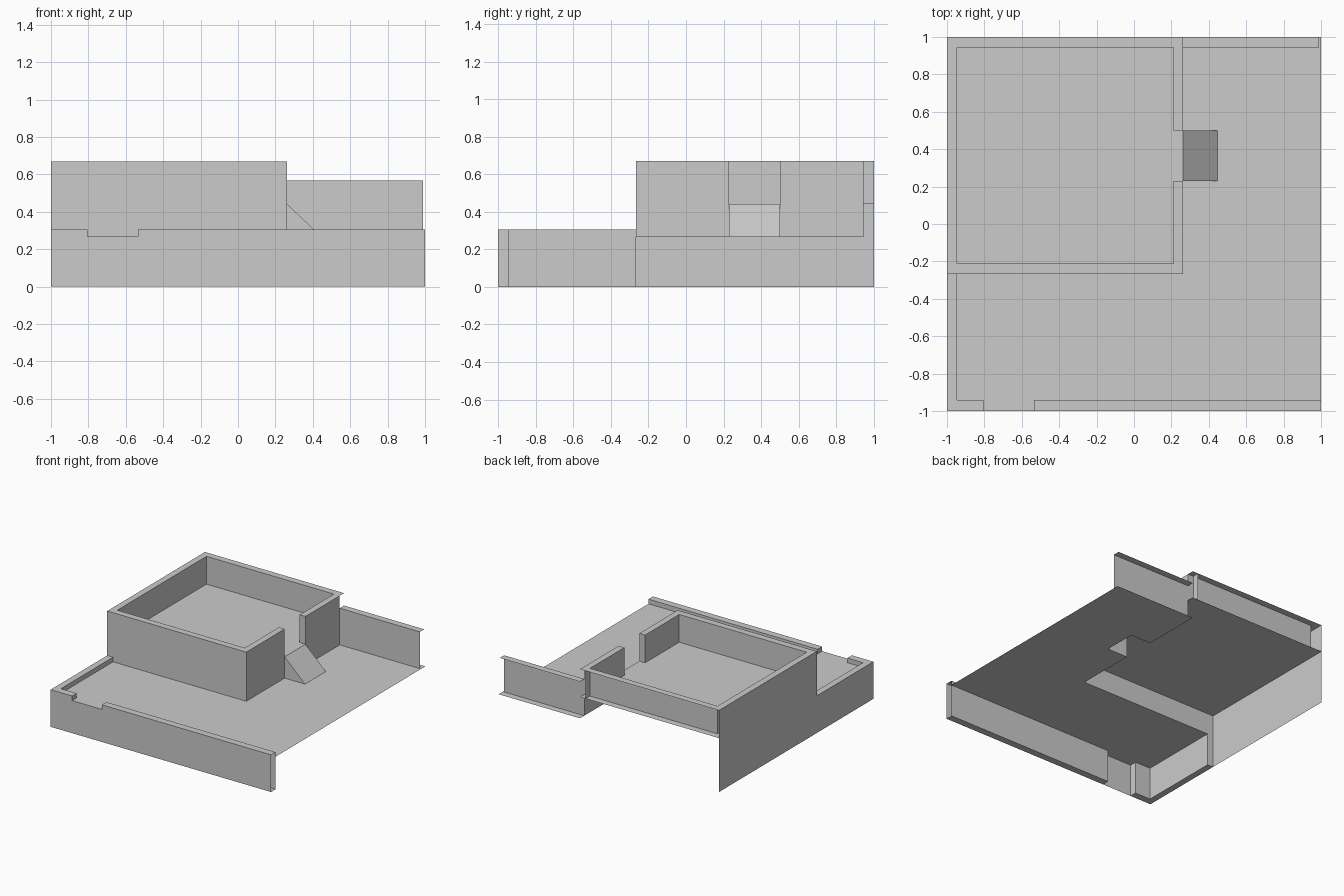
import bpy, bmesh

if bpy.data.objects.get("Cube"):
    bpy.data.objects.remove(bpy.data.objects["Cube"], do_unlink=True)

grey = bpy.data.materials.new("concrete grey")
grey.use_nodes = True
grey.diffuse_color = (0.6, 0.6, 0.6, 1)
grey.node_tree.nodes["Principled BSDF"].inputs["Base Color"].default_value = (0.6, 0.6, 0.6, 1)

# Shared levels and lines of the plan
LOW, YARD, FLOOR, BACK, TOP = 0.305, 0.267, 0.442, 0.568, 0.67
SIDE, FRONT = 0.262, -0.267              # house outer corner
IN_L, IN_R, IN_F, IN_B = -0.947, 0.21, -0.212, 0.944
GATE_L, GATE_R = -0.805, -0.535          # opening in the front wall
DOOR_F, DOOR_B, RAMP = 0.23, 0.5, 0.447
EDGE = -0.942                            # inner line of the front wall


def build(name, polys):
    """Make one object from a list of polygons, welding shared corners."""
    bm = bmesh.new()
    for p in polys:
        bm.faces.new([bm.verts.new(c) for c in p])
    bmesh.ops.remove_doubles(bm, verts=bm.verts, dist=0.0005)
    mesh = bpy.data.meshes.new(name)
    bm.to_mesh(mesh)
    bm.free()
    mesh.materials.append(grey)
    ob = bpy.data.objects.new(name, mesh)
    bpy.context.collection.objects.link(ob)
    return ob


def flat(points, z, up=True):
    p = [(x, y, z) for x, y in points]
    return p if up else p[::-1]


def rect(x0, x1, y0, y1, z, up=True):
    return flat([(x0, y0), (x1, y0), (x1, y1), (x0, y1)], z, up)


def wall(a, b, z0, z1):
    """Upright sheet; it faces the right-hand side when walking from a to b."""
    return [(*a, z0), (*b, z0), (*b, z1), (*a, z1)]


# Yard floor, open below the house and the ramp
build("yard_floor", [flat([
    (IN_L, EDGE), (GATE_L, EDGE), (GATE_L, -1), (GATE_R, -1), (GATE_R, EDGE),
    (1, EDGE), (1, 1), (SIDE, 1), (SIDE, DOOR_B), (RAMP, DOOR_B),
    (RAMP, DOOR_F), (SIDE, DOOR_F), (SIDE, FRONT), (IN_L, FRONT)], YARD)])

# Raised house floor
build("house_floor", [rect(-1, SIDE, FRONT, 1, FLOOR)])

# Entrance ramp with triangular cheeks
cheek = [[(SIDE, y, YARD), (RAMP, y, YARD), (SIDE, y, FLOOR)] for y in (DOOR_F, DOOR_B)]
build("ramp", [cheek[0], cheek[1][::-1],
               [cheek[0][2], cheek[0][1], cheek[1][1], cheek[1][2]]])

# House walls: hollow, with a doorway on the side
polys = [
    wall((-1, FRONT), (SIDE, FRONT), YARD, TOP),
    wall((-1, FRONT), (IN_L, FRONT), 0, YARD),
    wall((-1, 1), (-1, FRONT), 0, TOP),
    wall((SIDE, FRONT), (SIDE, DOOR_F), YARD, TOP),
    wall((SIDE, DOOR_B), (SIDE, IN_B), YARD, TOP),
    wall((SIDE, DOOR_F), (IN_R, DOOR_F), FLOOR, TOP),
    wall((IN_R, DOOR_B), (SIDE, DOOR_B), FLOOR, TOP),
    wall((IN_R, IN_F), (IN_L, IN_F), FLOOR, TOP),
    wall((IN_L, IN_F), (IN_L, IN_B), FLOOR, TOP),
    wall((IN_L, IN_B), (SIDE, IN_B), FLOOR, TOP),
    wall((IN_R, DOOR_F), (IN_R, IN_F), FLOOR, TOP),
    wall((IN_R, 1), (IN_R, DOOR_B), FLOOR, TOP),
    rect(-1, SIDE, FRONT, IN_F, TOP),
    rect(-1, SIDE, IN_B, 1, TOP),
    rect(-1, IN_L, IN_F, IN_B, TOP),
    rect(IN_R, SIDE, IN_F, DOOR_F, TOP),
    rect(IN_R, SIDE, DOOR_B, IN_B, TOP),
]
build("house_walls", polys)

# Yard back wall: inner sheet and top ledge
build("yard_back_wall", [
    wall((SIDE, IN_B), (0.99, IN_B), YARD, BACK),
    rect(SIDE, 0.99, IN_B, 1, BACK)])

# Low wall along the front and the left edge of the yard
build("low_wall", [
    wall((-1, -1), (GATE_L, -1), 0, LOW),
    wall((GATE_L, -1), (GATE_R, -1), 0, YARD),
    wall((GATE_R, -1), (1, -1), 0, LOW),
    wall((GATE_L, -1), (GATE_L, EDGE), 0, LOW),
    wall((GATE_R, EDGE), (GATE_R, -1), 0, LOW),
    wall((GATE_L, EDGE), (IN_L, EDGE), 0, LOW),
    wall((1, EDGE), (GATE_R, EDGE), 0, LOW),
    wall((-1, FRONT), (-1, -1), 0, LOW),
    wall((IN_L, EDGE), (IN_L, FRONT), 0, LOW),
] + [rect(*r, z, z > 0) for z in (0, LOW) for r in (
    (-1, GATE_L, -1, EDGE), (GATE_R, 1, -1, EDGE), (-1, IN_L, EDGE, FRONT))])
